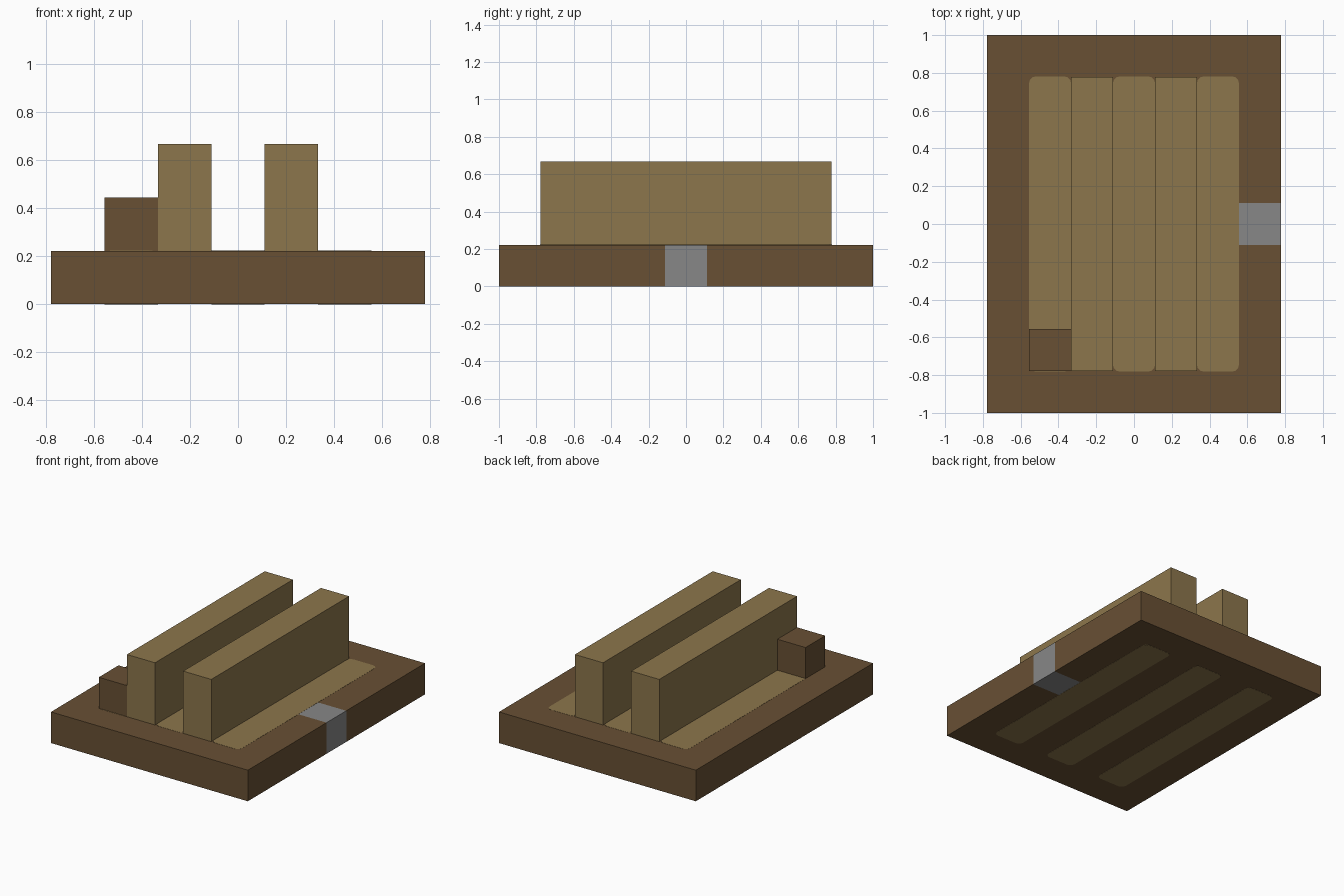
import bpy
import bmesh
from mathutils import Matrix, Vector

cube = bpy.data.objects.get("Cube")
if cube:
    bpy.data.objects.remove(cube, do_unlink=True)

U = 1 / 9          # module: every part is a whole number of these
SKIN = 0.001       # thickness of the painted strips


def material(name, rgb):
    mat = bpy.data.materials.new(name)
    mat.use_nodes = True
    color = (*rgb, 1)
    mat.diffuse_color = color
    mat.node_tree.nodes["Principled BSDF"].inputs["Base Color"].default_value = color
    return mat


brown = material("dark brown wood", (0.138, 0.080, 0.034))
tan = material("light tan wood", (0.262, 0.181, 0.072))
grey = material("grey metal", (0.242, 0.242, 0.242))


def box_mesh(low, high):
    low, high = Vector(low), Vector(high)
    bm = bmesh.new()
    bmesh.ops.create_cube(bm, size=1, matrix=Matrix.Translation((low + high) / 2)
                          @ Matrix.Diagonal((*(high - low), 1)))
    return bm


def finish(name, bm, *mats):
    mesh = bpy.data.meshes.new(name)
    bm.to_mesh(mesh)
    bm.free()
    for mat in mats:
        mesh.materials.append(mat)
    obj = bpy.data.objects.new(name, mesh)
    bpy.context.scene.collection.objects.link(obj)
    return obj


# Base slab, with a grey patch cut into the middle of its +x edge
bm = box_mesh((-7 * U, -9 * U, 0), (7 * U, 9 * U, 2 * U))
for point, normal in (((5 * U, 0, 0), (1, 0, 0)),
                      ((0, -U, 0), (0, 1, 0)),
                      ((0, U, 0), (0, 1, 0))):
    bmesh.ops.bisect_plane(bm, geom=bm.verts[:] + bm.edges[:] + bm.faces[:],
                           plane_co=point, plane_no=normal)
for face in bm.faces:
    c = face.calc_center_median()
    face.material_index = int(c.x > 5 * U and abs(c.y) < U)
finish("base", bm, brown, grey)


# Light strips with rounded ends, flush on the top and underside
def strip(name, x, z):
    bm = box_mesh((x - U, -7.03 * U, z - SKIN), (x + U, 7.03 * U, z + SKIN))
    corners = [e for e in bm.edges
               if abs(e.verts[0].co.z - e.verts[1].co.z) > SKIN]
    bmesh.ops.bevel(bm, geom=corners, offset=0.035, segments=3,
                    profile=0.5, affect='EDGES')
    finish(name, bm, tan)


for side, x in (("right", -4 * U), ("middle", 0), ("left", 4 * U)):
    strip(side + "_top_strip", x, 2 * U)
    strip(side + "_bottom_strip", x, 0)

# Two tall rails
for side, x in (("right", -2 * U), ("left", 2 * U)):
    finish(side + "_rail",
           box_mesh((x - U, -7 * U, 2 * U), (x + U, 7 * U, 6 * U)), tan)

# Small block beside the right rail at the front
finish("corner_block",
       box_mesh((-5 * U, -7 * U, 2 * U), (-3 * U, -5 * U, 4 * U)), brown)
